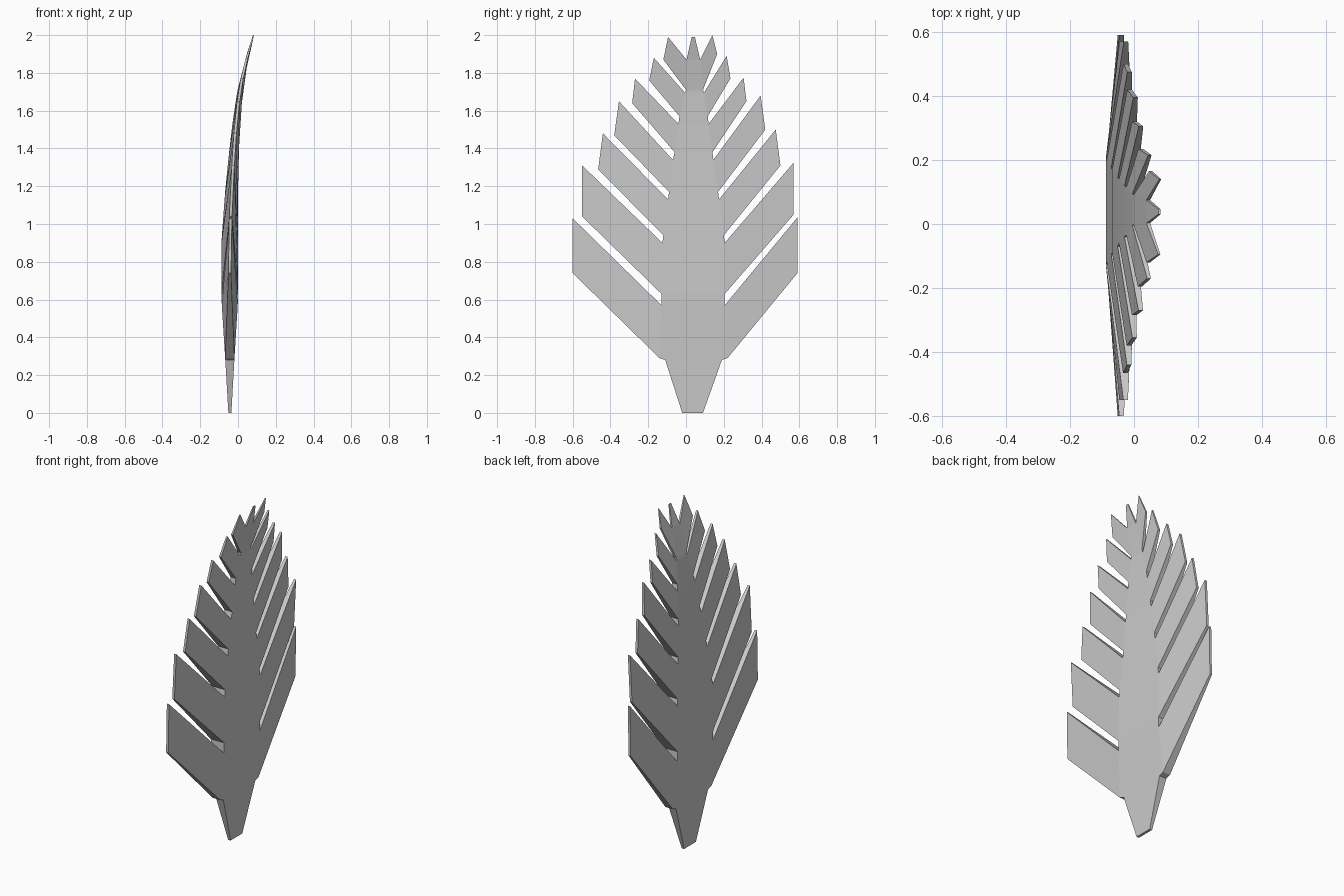
import bpy, bmesh

if "Cube" in bpy.data.objects:
    bpy.data.objects.remove(bpy.data.objects["Cube"])

def interp(table, z):
    for (z0, v0), (z1, v1) in zip(table, table[1:]):
        if z <= z1:
            return v0 + (v1 - v0) * (z - z0) / (z1 - z0)
    return table[-1][1]

# Side-on curve of the leaf, and half thickness along its midrib
CURVE = [(0, -.043), (.9, -.044), (1.2, -.033), (1.5, -.014), (1.7, .007),
         (1.8, .027), (1.9, .052), (2, .082)]
THICK = [(0, .008), (.28, .024), (.6, .044), (.9, .044), (1.2, .033),
         (1.53, .019), (1.77, .008), (2, .003)]

# Leaflets: root (z low, z high, y left low/high, y right low/high),
# then left tip low/high and right tip low/high as (y, z)
LEAFLETS = [
    ((.29, .57, -.14, -.13, .22, .205), (-.6, .74), (-.6, 1.03), (.59, .74), (.59, 1.035)),
    ((.63, .90, -.13, -.125, .205, .205), (-.55, 1.04), (-.55, 1.31), (.57, 1.05), (.57, 1.325)),
    ((.94, 1.13, -.12, -.095, .2, .175), (-.465, 1.29), (-.44, 1.48), (.5, 1.31), (.475, 1.5)),
    ((1.17, 1.34, -.09, -.07, .17, .145), (-.38, 1.47), (-.355, 1.65), (.42, 1.5), (.395, 1.68)),
    ((1.38, 1.53, -.06, -.04, .14, .12), (-.285, 1.64), (-.27, 1.77), (.32, 1.65), (.305, 1.775)),
    ((1.57, 1.695, -.035, -.005, .115, .095), (-.195, 1.76), (-.17, 1.88), (.235, 1.77), (.215, 1.89)),
    ((1.71, 1.87, 0, .003, .09, .075), (-.12, 1.87), (-.095, 1.99), (.165, 1.9), (.14, 2)),
]

bm = bmesh.new()
cache = {}

def point(y, z, tip=False):
    """Front and back vertex of one outline point."""
    if (y, z) not in cache:
        c, h = interp(CURVE, z), interp(THICK, z)
        if tip:
            h = min(h, .007)
        cache[y, z] = (bm.verts.new((c + h, y, z)), bm.verts.new((c - h, y, z)))
    return cache[y, z]

sheet = []
# Stem
sheet.append([point(-.02, 0), point(.09, 0), point(.19, .28), point(-.11, .28)])
prev = (point(-.11, .28), point(.19, .28))
for (z0, z1, l0, l1, r0, r1), a, b, c, d in LEAFLETS:
    L0, L1, R0, R1 = point(l0, z0), point(l1, z1), point(r0, z0), point(r1, z1)
    # Midrib segments, then the left and right leaflets
    sheet.append([prev[0], prev[1], R0, L0])
    sheet.append([L0, R0, R1, L1])
    sheet.append([L0, L1, point(*b, True), point(*a, True)])
    sheet.append([R0, point(*c, True), point(*d, True), R1])
    prev = (L1, R1)
# Pointed top
sheet.append([prev[0], prev[1], point(.047, 1.99, True), point(.03, 1.99, True)])

# Skin both sides and wall the open edges
edges = {}
for q in sheet:
    bm.faces.new([p[0] for p in q])
    bm.faces.new([p[1] for p in reversed(q)])
    for p, r in zip(q, q[1:] + q[:1]):
        edges.setdefault(frozenset((p, r)), []).append((p, r))
for used in edges.values():
    if len(used) == 1:
        p, r = used[0]
        bm.faces.new([r[0], p[0], p[1], r[1]])
bmesh.ops.recalc_face_normals(bm, faces=bm.faces)

mesh = bpy.data.meshes.new("leaf")
bm.to_mesh(mesh)
bm.free()
bpy.context.collection.objects.link(bpy.data.objects.new("leaf", mesh))
